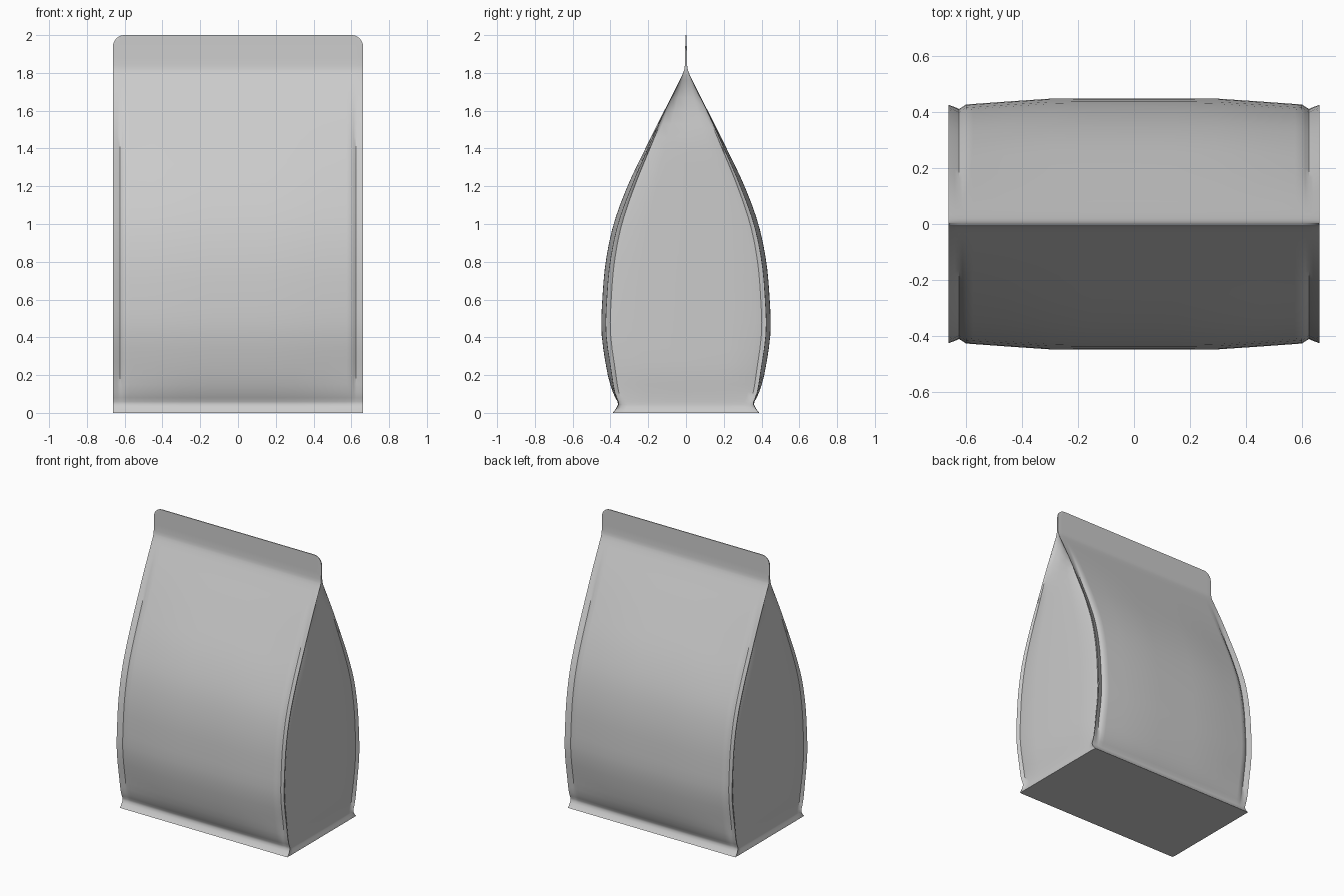
import bpy, bmesh, math

cube = bpy.data.objects.get("Cube")
if cube:
    bpy.data.objects.remove(cube)

foil = bpy.data.materials.new("matte grey foil")
foil.use_nodes = True
foil.diffuse_color = (0.6, 0.6, 0.6, 1)
foil.node_tree.nodes["Principled BSDF"].inputs["Base Color"].default_value = (0.6, 0.6, 0.6, 1)

HALF_W = 0.662
SEAL_Z = 1.82
CORNER = 0.06

# Silhouette seen from the side: height, half depth at the middle of the panel
DEPTH = [(0.02, 0.372), (0.05, 0.36), (0.1, 0.384), (0.2, 0.414), (0.42, 0.447),
         (0.6, 0.443), (0.8, 0.425), (1.0, 0.383), (1.2, 0.31), (1.4, 0.215),
         (1.6, 0.115), (1.76, 0.034), (1.82, 0.009), (1.9, 0.005), (2.0, 0.003)]


def curve(pts, z):
    """Smooth interpolation through a short list of points."""
    if z <= pts[0][0]:
        return pts[0][1]
    for i in range(len(pts) - 1):
        (z0, a), (z1, b) = pts[i], pts[i + 1]
        if z <= z1:
            p, q = pts[max(i - 1, 0)], pts[min(i + 2, len(pts) - 1)]
            h = z1 - z0
            m0 = (b - p[1]) / (z1 - p[0]) * h
            m1 = (q[1] - a) / (q[0] - z0) * h
            t = (z - z0) / h
            return ((2*t**3 - 3*t*t + 1) * a + (t**3 - 2*t*t + t) * m0
                    + (3*t*t - 2*t**3) * b + (t**3 - t*t) * m1)
    return pts[-1][1]


def ramp(z, lo, hi):
    t = min(max((z - lo) / (hi - lo), 0), 1)
    return t * t * (3 - 2 * t)


def quarter(z):
    """Section from the panel middle, over the side seam, to the gusset middle."""
    d = 0.388 - 0.8 * z if z < 0.02 else curve(DEPTH, z)
    puff = ramp(z, 0.0, 0.25) * (1 - ramp(z, 1.1, 1.75))    # panel bulge
    seam = ramp(z, 0.02, 0.2) * (1 - ramp(z, 1.3, 1.78))    # pressed seam depth
    pinch = ramp(z, 1.4, 1.68) * (1 - ramp(z, 1.7, SEAL_Z))  # gusset folding inward
    flare = ramp(z, 0.0, 0.04) * (1 - ramp(z, 0.05, 0.25))   # waist above the base
    w = HALF_W
    if z > 2 - CORNER:
        w -= CORNER - math.sqrt(max(CORNER**2 - (z - 2 + CORNER)**2, 0))
    e = d - 0.022 * puff
    side = w - 0.012 * flare
    pts = [(0, d), (0.15, d), (0.3, d - 0.001 * puff), (0.45, d - 0.011 * puff),
           (0.575, d - 0.02 * puff), (0.6, e), (0.612, e - 0.008 * seam),
           (0.625, e - 0.016 * seam), (0.64, e - 0.009 * seam),
           (w, e - 0.001), (w - 0.002, e - 0.006 * seam - 0.002 * (d > 0.05)),
           (side - 0.012 * seam, e * 0.94), (side - 0.005 * seam - 0.01 * pinch, e * 0.86),
           (side - 0.018 * pinch, e * 0.55), (side - 0.03 * pinch, 0)]
    return [(min(x, w), y) for x, y in pts]


# Heights, closer together at the base flange, the seal and the rounded corners
heights = [0, 0.015, 0.03, 0.045, 0.06, 0.08, 0.11, 0.15]
heights += [0.2 + 0.07 * i for i in range(22)]
heights += [1.72, 1.76, 1.79, 1.81, SEAL_Z, 1.84, 1.88]
heights += [2 - CORNER + CORNER * math.sin(math.radians(a)) for a in range(0, 91, 15)]

bm = bmesh.new()
rings = []
for z in heights:
    q = quarter(z)
    ring = q + [(x, -y) for x, y in q[-2::-1]]
    ring += [(-x, y) for x, y in ring[-2:0:-1]]
    rings.append([bm.verts.new((x, y, z)) for x, y in ring])

# Walls, flat base and closed top edge
count = len(rings[0])
for low, high in zip(rings, rings[1:]):
    for i in range(count):
        j = (i + 1) % count
        bm.faces.new((low[i], low[j], high[j], high[i]))
bm.faces.new(rings[0])
bm.faces.new(rings[-1])
bmesh.ops.remove_doubles(bm, verts=bm.verts, dist=0.0004)
bmesh.ops.recalc_face_normals(bm, faces=bm.faces)

mesh = bpy.data.meshes.new("pouch")
bm.to_mesh(mesh)
bm.free()
mesh.materials.append(foil)
pouch = bpy.data.objects.new("pouch", mesh)
bpy.context.collection.objects.link(pouch)

bpy.ops.object.select_all(action='DESELECT')
pouch.select_set(True)
bpy.context.view_layer.objects.active = pouch
bpy.ops.object.shade_smooth_by_angle(angle=math.radians(40))
